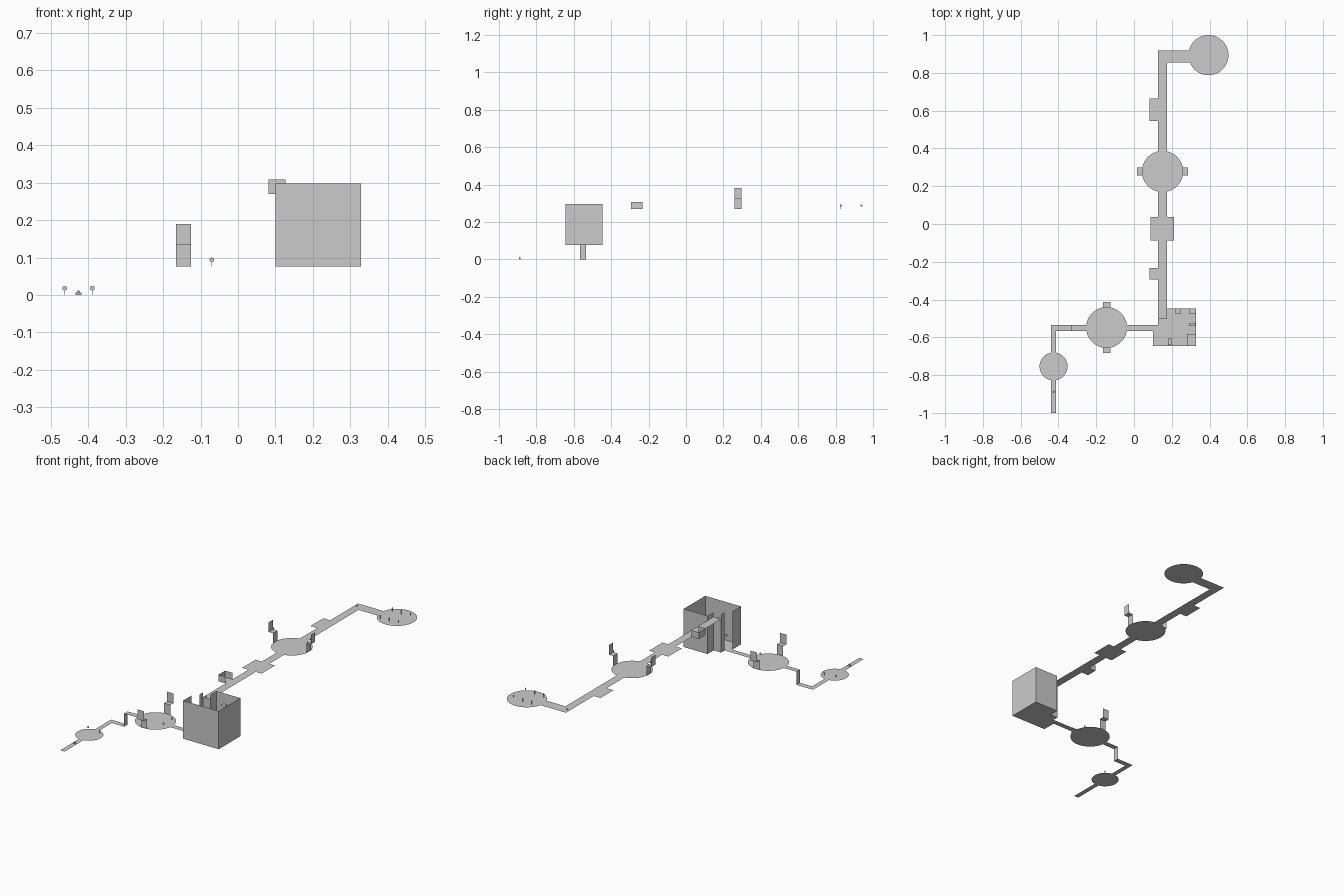
import bpy, math
from math import cos, sin, pi

if "Cube" in bpy.data.objects:
    bpy.data.objects.remove(bpy.data.objects["Cube"])

LOW, MID, HIGH, TOP = 0.0, 0.076, 0.27, 0.297


def mesh(name, verts, faces):
    me = bpy.data.meshes.new(name)
    me.from_pydata(verts, [], faces)
    ob = bpy.data.objects.new(name, me)
    bpy.context.collection.objects.link(ob)
    return ob


def floor(name, x0, x1, y0, y1, z):
    return mesh(name, [(x0, y0, z), (x1, y0, z), (x1, y1, z), (x0, y1, z)], [(0, 1, 2, 3)])


def disc(name, x, y, z, r, n=64):
    return mesh(name, [(x + r * cos(2 * pi * i / n), y + r * sin(2 * pi * i / n), z)
                       for i in range(n)], [tuple(range(n))])


def wall(name, pts, z0, z1):
    """Vertical sheet following an open line in plan."""
    n = len(pts)
    v = [(x, y, z0) for x, y in pts] + [(x, y, z1) for x, y in pts]
    return mesh(name, v, [(i, i + 1, n + i + 1, n + i) for i in range(n - 1)])


def balcony(name, cx, cy, z, angle, r):
    """Raised ledge at a plaza edge: riser, ledge and back panel."""
    c, s = cos(angle), sin(angle)
    prof = [(r, z), (r, z + 0.057), (r + 0.028, z + 0.057), (r + 0.028, z + 0.113)]
    v = [(cx + d * c - w * s, cy + d * s + w * c, h) for d, h in prof for w in (-0.02, 0.02)]
    return mesh(name, v, [(2 * i, 2 * i + 1, 2 * i + 3, 2 * i + 2) for i in range(3)])


def sign(name, x, y, z, along_x):
    """Thin post with a flat round head."""
    a = (1, 0) if along_x else (0, 1)
    n = 16
    flat = [(-0.0008, 0), (0.0008, 0), (0.0008, 0.012), (-0.0008, 0.012)]
    flat += [(0.006 * cos(2 * pi * i / n), 0.018 + 0.006 * sin(2 * pi * i / n)) for i in range(n)]
    return mesh(name, [(x + u * a[0], y + u * a[1], z + h) for u, h in flat],
                [(0, 1, 2, 3), tuple(range(4, 4 + n))])


def marker(name, x, y, z):
    """Small low body with a rounded head."""
    bpy.ops.mesh.primitive_cube_add(size=1, location=(x, y, z + 0.003))
    ob = bpy.context.object
    ob.name = name
    ob.scale = (0.016, 0.006, 0.006)
    bpy.ops.mesh.primitive_uv_sphere_add(segments=10, ring_count=6, radius=0.004,
                                         location=(x, y, z + 0.008))
    bpy.context.object.name = name + "_head"


# Ground level: entry path, small plaza, corner path
floor("entry_path", -0.44, -0.412, -1.0, -0.827, LOW)
disc("small_plaza", -0.426, -0.754, LOW, 0.074)
floor("north_path", -0.44, -0.412, -0.681, -0.535, LOW)
mesh("corner_path", [(-0.412, -0.567, LOW), (-0.333, -0.567, LOW), (-0.333, -0.535, LOW),
                     (-0.412, -0.535, LOW)], [(0, 1, 2, 3)])
wall("path_step", [(-0.333, -0.567), (-0.333, -0.535)], LOW, MID)

# Middle level: path, plaza with two balconies
floor("middle_path_west", -0.333, -0.252, -0.567, -0.535, MID)
disc("middle_plaza", -0.145, -0.548, MID, 0.108)
floor("middle_path_east", -0.038, 0.1, -0.567, -0.535, MID)
for i, a in enumerate((pi / 2, -pi / 2)):
    balcony(f"middle_balcony_{i}", -0.145, -0.548, MID, a, 0.107)

# Open-topped climbing room with a notched corner
outline = [(0.1, -0.567), (0.1, -0.645), (0.328, -0.645), (0.328, -0.447), (0.175, -0.447),
           (0.175, -0.503), (0.127, -0.503), (0.127, -0.535), (0.1, -0.535)]
mesh("room_floor", [(x, y, MID) for x, y in outline], [tuple(range(len(outline)))])
wall("room_walls", outline[:6], MID, TOP)
wall("exit_drop", outline[5:7], MID, HIGH)
wall("room_west_return", outline[6:8], MID, TOP)
ledges = [(0.18, 0.198, -0.64, -0.605, 0.11), (0.28, 0.328, -0.645, -0.583, 0.14),
          (0.29, 0.326, -0.54, -0.524, 0.17), (0.295, 0.328, -0.476, -0.447, 0.20),
          (0.22, 0.245, -0.476, -0.447, 0.235)]
for i, l in enumerate(ledges):
    floor(f"climbing_ledge_{i}", *l)

# High level: long walkway in spans between its landings
for i, (a, b) in enumerate([(-0.503, -0.087), (0.037, 0.173), (0.383, 0.918)]):
    floor(f"walkway_{i}", 0.127, 0.175, a, b, HIGH)
floor("alcove_floor", 0.081, 0.127, -0.295, -0.233, HIGH)
wall("alcove_walls", [(0.127, -0.295), (0.081, -0.295), (0.081, -0.233), (0.127, -0.233)],
     HIGH, 0.308)
floor("square_landing", 0.087, 0.212, -0.087, 0.037, HIGH)
disc("high_plaza", 0.151, 0.278, HIGH, 0.109)
for i, a in enumerate((0, pi)):
    balcony(f"high_balcony_{i}", 0.151, 0.278, HIGH, a, 0.107)
floor("side_landing", 0.083, 0.127, 0.545, 0.664, HIGH)
floor("end_path", 0.175, 0.293, 0.854, 0.918, HIGH)
disc("end_plaza", 0.394, 0.894, HIGH, 0.106)

# Signs and small markers
for i, x in enumerate((-0.463, -0.389)):
    sign(f"small_plaza_sign_{i}", x, -0.712, LOW, True)
for i, y in enumerate((-0.505, -0.582)):
    sign(f"middle_plaza_sign_{i}", -0.07, y, MID, True)
for i, x in enumerate((0.034, 0.27)):
    sign(f"balcony_sign_{i}", x, 0.278, HIGH + 0.057, False)
for i, x in enumerate((0.333, 0.39, 0.45)):
    for j, y in enumerate((0.828, 0.938)):
        sign(f"end_plaza_sign_{i}_{j}", x, y, HIGH, False)
marker("start_marker", -0.426, -0.888, LOW)
for i, y in enumerate((-0.497, 0.887)):
    wall(f"walkway_post_{i}", [(0.136, y), (0.146, y)], HIGH, HIGH + 0.008)
